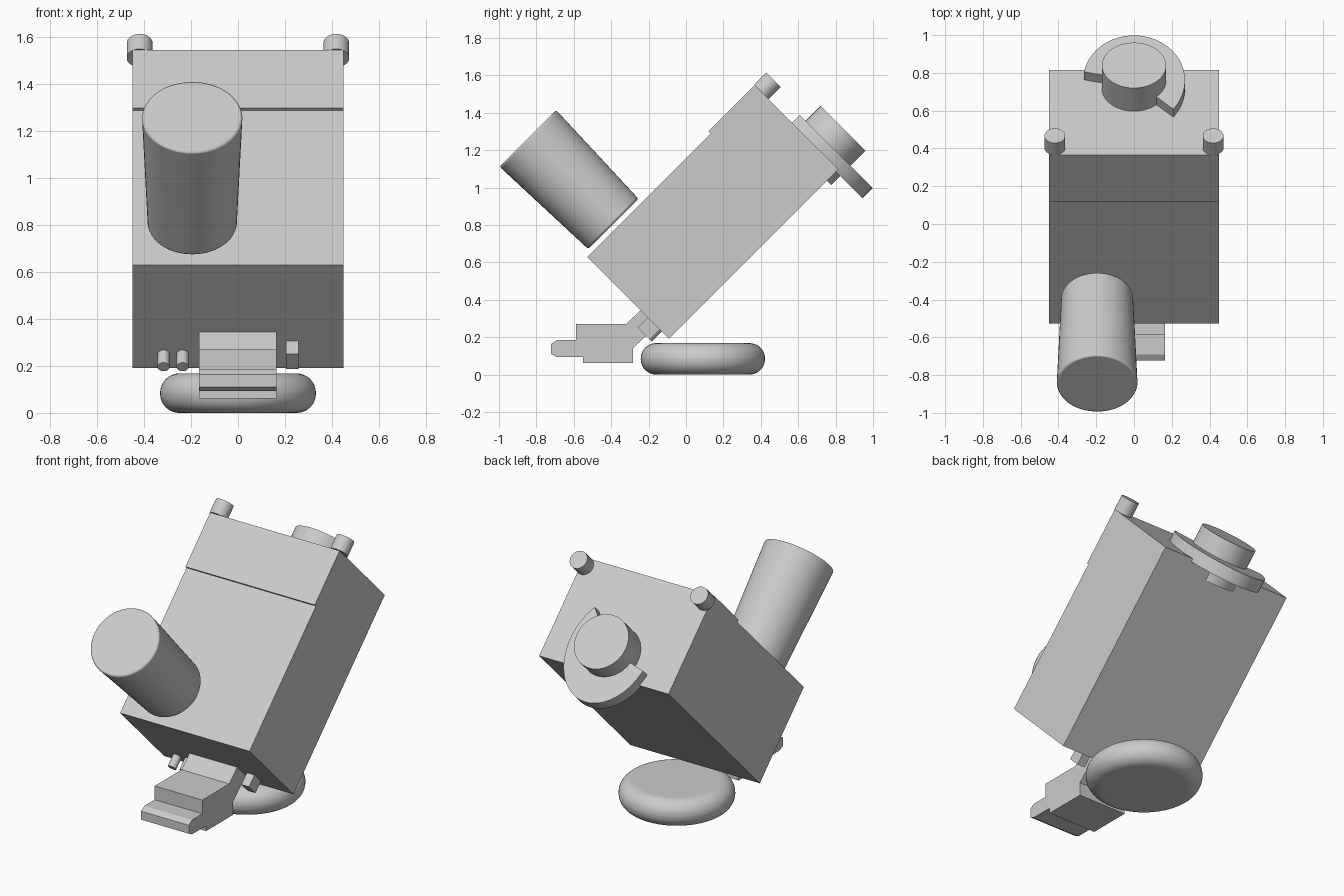
import bpy, bmesh, math
from mathutils import Matrix

cube = bpy.data.objects.get("Cube")
if cube:
    bpy.data.objects.remove(cube, do_unlink=True)

gray = bpy.data.materials.new("light_gray")
gray.use_nodes = True
COLOR = (0.6, 0.6, 0.6, 1)
gray.diffuse_color = COLOR
gray.node_tree.nodes["Principled BSDF"].inputs["Base Color"].default_value = COLOR

# The body and everything fixed to it leans back by 45 degrees
TILT = Matrix.Rotation(math.radians(-45), 4, 'X')
UPRIGHT = Matrix.Identity(4)


def finish(name, bm, frame, smooth=False):
    bmesh.ops.recalc_face_normals(bm, faces=bm.faces)
    mesh = bpy.data.meshes.new(name)
    bm.to_mesh(mesh)
    bm.free()
    mesh.materials.append(gray)
    obj = bpy.data.objects.new(name, mesh)
    bpy.context.collection.objects.link(obj)
    obj.matrix_world = frame
    if smooth:
        bpy.ops.object.select_all(action='DESELECT')
        obj.select_set(True)
        bpy.context.view_layer.objects.active = obj
        bpy.ops.object.shade_smooth_by_angle(angle=math.radians(35))
    return obj


def prism(name, outline, step, frame, smooth=False):
    """Extrude a flat outline of 3D points along the step vector."""
    bm = bmesh.new()
    face = bm.faces.new([bm.verts.new(p) for p in outline])
    made = bmesh.ops.extrude_face_region(bm, geom=[face])["geom"]
    moved = [g for g in made if isinstance(g, bmesh.types.BMVert)]
    bmesh.ops.translate(bm, verts=moved, vec=step)
    return finish(name, bm, frame, smooth)


def side_prism(name, profile, x0, x1, frame):
    return prism(name, [(x0, y, z) for y, z in profile], (x1 - x0, 0, 0), frame)


def drum(name, center, r_low, r_high, depth, frame, sides=48, turn=0.0):
    """Cylinder or cone along local z, turned about x if asked."""
    bm = bmesh.new()
    place = Matrix.Translation(center) @ Matrix.Rotation(turn, 4, 'X')
    bmesh.ops.create_cone(bm, cap_ends=True, segments=sides, radius1=r_low,
                          radius2=r_high, depth=depth, matrix=place)
    return finish(name, bm, frame, True)


def bevel(obj, width, segments):
    mod = obj.modifiers.new("rounded_edge", 'BEVEL')
    mod.width = width
    mod.segments = segments
    mod.limit_method = 'ANGLE'
    mod.angle_limit = math.radians(40)


# Main case with a slightly raised upper front panel
side_prism("body_case", [(-0.818, 0.072), (-0.818, 1.004), (-0.834, 1.004),
                         (-0.834, 1.352), (-0.2, 1.352), (-0.2, 0.072)],
           -0.449, 0.449, TILT)

# Tapered barrel in front of the case
barrel = drum("front_barrel", (-0.195, -1.168, 0.295), 0.19, 0.214, 0.646,
              TILT, 64, math.pi / 2)
bevel(barrel, 0.01, 2)

# Pegs on the top corners
for side, x in (("right", -0.419), ("left", 0.419)):
    drum("top_peg_" + side, (x, -0.784, 1.4), 0.055, 0.055, 0.09, TILT, 32)

# Top knob and the partial oval plate around it
drum("top_knob", (0, -0.337, 1.395), 0.17, 0.17, 0.26, TILT)
arc = [(0, -0.337, 1.333)]
for i in range(41):
    a = math.radians(-39.6 + 208.6 * i / 40)
    arc.append((0.27 * math.cos(a), -0.337 + 0.337 * math.sin(a), 1.333))
prism("oval_plate", arc, (0, 0, 0.079), TILT, True)

# Pins under the case
for side, x in (("outer", -0.317), ("inner", -0.236)):
    drum("bottom_pin_" + side, (x, -0.281, 0.037), 0.026, 0.026, 0.082, TILT, 24)
side_prism("bottom_block", [(-0.36, -0.004), (-0.27, -0.004),
                            (-0.27, 0.08), (-0.36, 0.08)], 0.204, 0.257, TILT)

# Stepped bracket in front
side_prism("front_bracket", [
    (-0.722, 0.163), (-0.69, 0.184), (-0.588, 0.184), (-0.588, 0.27),
    (-0.321, 0.27), (-0.241, 0.345), (-0.155, 0.26), (-0.283, 0.142),
    (-0.283, 0.061), (-0.551, 0.061), (-0.551, 0.094), (-0.69, 0.094),
    (-0.722, 0.11)], -0.167, 0.164, UPRIGHT)

# Rounded foot
foot = drum("round_foot", (0, 0.09, 0.084), 0.332, 0.332, 0.168, UPRIGHT, 64)
bevel(foot, 0.082, 10)
